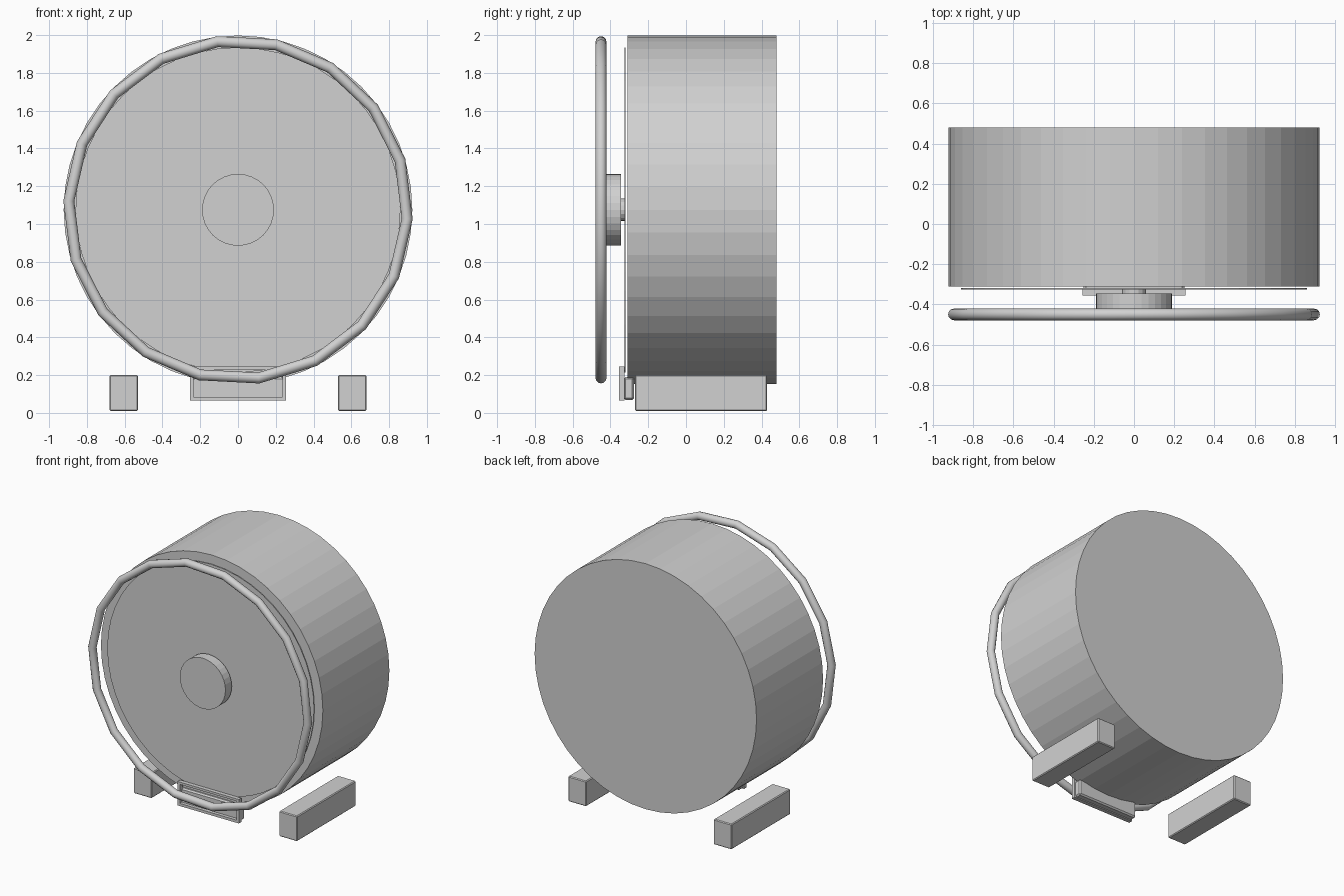
import bpy, bmesh, math
from mathutils import Matrix

if "Cube" in bpy.data.objects:
    bpy.data.objects.remove(bpy.data.objects["Cube"])

grey = bpy.data.materials.new("plain grey")
grey.diffuse_color = (0.64, 0.64, 0.64, 1)
grey.use_nodes = True
grey.node_tree.nodes["Principled BSDF"].inputs["Base Color"].default_value = grey.diffuse_color
CZ = 1.075  # height of the drum axis


def finish(obj, name):
    obj.name = name
    obj.data.name = name
    obj.data.materials.append(grey)
    return obj


def disc(name, radius, y0, y1, sides):
    """Cylinder lying along the y axis."""
    bpy.ops.mesh.primitive_cylinder_add(
        vertices=sides, radius=radius, depth=y1 - y0,
        location=(0, (y0 + y1) / 2, CZ), rotation=(math.pi / 2, 0, 0))
    return finish(bpy.context.object, name)


def box(name, x, y, z, bevel=0.0):
    """Box from three (min, max) ranges."""
    bpy.ops.mesh.primitive_cube_add(size=1, location=[sum(r) / 2 for r in (x, y, z)])
    obj = bpy.context.object
    obj.scale = [r[1] - r[0] for r in (x, y, z)]
    bpy.ops.object.transform_apply(location=False, rotation=False, scale=True)
    if bevel:
        mod = obj.modifiers.new("soft edges", "BEVEL")
        mod.width = bevel
        mod.segments = 1
    return finish(obj, name)


# Drum, thin face plate and centre hub
disc("drum", 0.923, -0.31, 0.48, 48)
disc("face_plate", 0.86, -0.325, -0.319, 48)
disc("hub", 0.19, -0.42, -0.345, 32)

# Hidden axle joining the hub to the plate
disc("axle", 0.06, -0.35, -0.32, 16)

# Twelve flat blades around the face plate
blade = [(-0.286, 0.735), (-0.10, 0.815), (-0.01, 0.249), (-0.042, 0.18), (-0.066, 0.188)]
bm = bmesh.new()
for k in range(12):
    turn = Matrix.Rotation(k * math.pi / 6, 4, 'Y')
    verts = [bm.verts.new((x, 0, z)) for x, z in reversed(blade)]
    bmesh.ops.transform(bm, matrix=turn, verts=verts)
    bm.faces.new(verts)
bm.normal_update()
for f in bm.faces:
    if f.normal.y > 0:
        f.normal_flip()
mesh = bpy.data.meshes.new("blades")
bm.to_mesh(mesh)
bm.free()
blades = bpy.data.objects.new("blades", mesh)
blades.location = (0, -0.327, CZ)
bpy.context.collection.objects.link(blades)
finish(blades, "blades")

# Front hoop
bpy.ops.mesh.primitive_torus_add(
    major_segments=18, minor_segments=12, major_radius=0.897, minor_radius=0.029,
    location=(0, -0.45, CZ), rotation=(math.pi / 2, math.radians(-17), 0))
hoop = finish(bpy.context.object, "front_hoop")
bpy.ops.object.shade_smooth_by_angle(angle=math.radians(40))

# Two feet
for side, name in ((-1, "left_foot"), (1, "right_foot")):
    box(name, sorted((side * 0.53, side * 0.68)), (-0.27, 0.43), (0.01, 0.20), 0.006)

# Lower bracket: a body with a raised frame in front
box("bracket_body", (-0.25, 0.25), (-0.33, -0.275), (0.068, 0.19), 0.01)
for side, name in ((-1, "left"), (1, "right")):
    box(name + "_bracket_rail", sorted((side * 0.235, side * 0.255)), (-0.355, -0.325), (0.065, 0.245))
box("bracket_bottom_rail", (-0.24, 0.24), (-0.355, -0.325), (0.065, 0.085))
box("bracket_top_rail", (-0.24, 0.24), (-0.355, -0.325), (0.228, 0.245))
